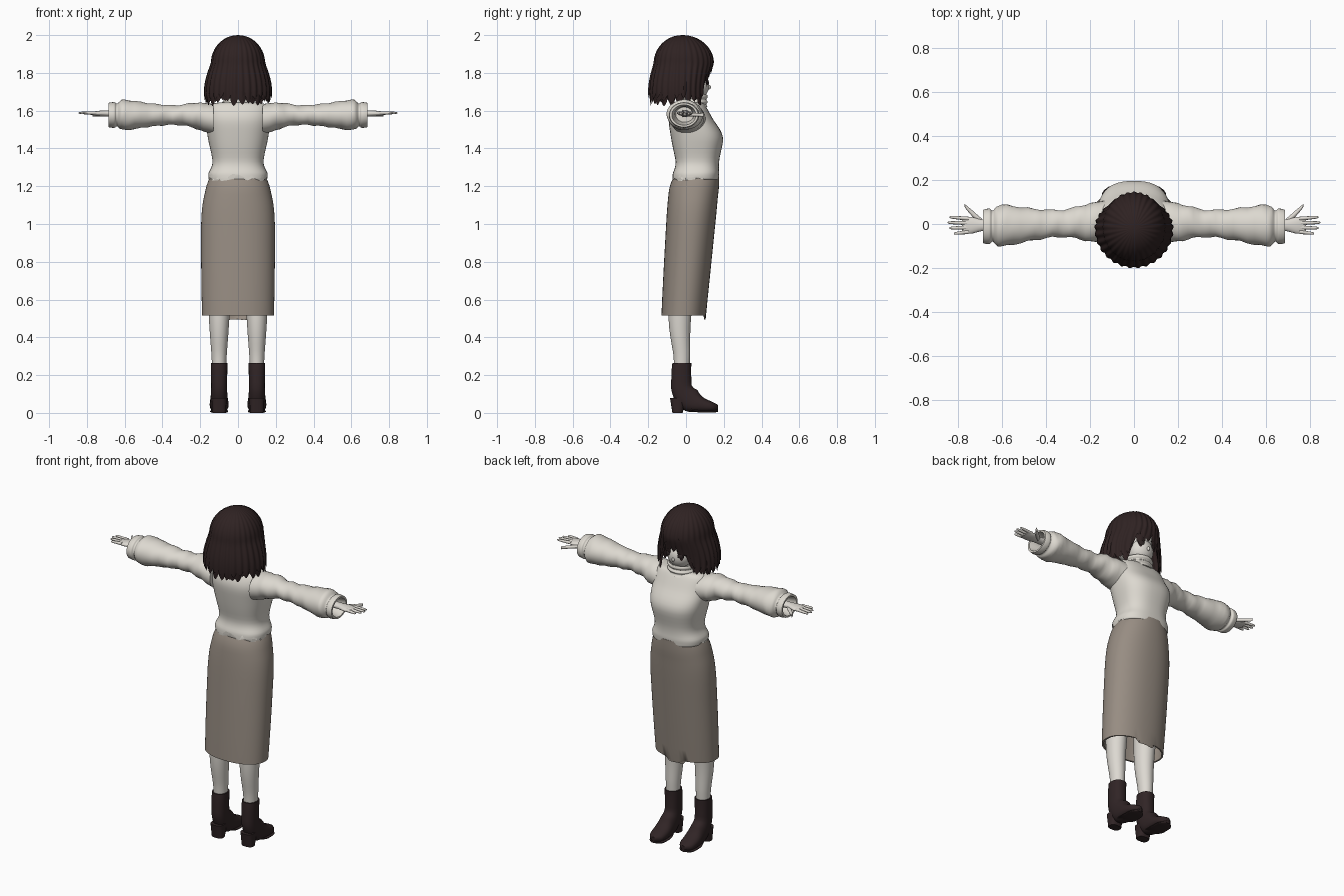
import bpy, bmesh, random
from math import sin, cos, pi, radians, sqrt
from mathutils import Vector, Matrix

random.seed(4)
if "Cube" in bpy.data.objects:
    bpy.data.objects.remove(bpy.data.objects["Cube"])


def material(name, *rgb):
    mat = bpy.data.materials.new(name)
    mat.use_nodes = True
    mat.diffuse_color = (*rgb, 1)
    mat.node_tree.nodes["Principled BSDF"].inputs["Base Color"].default_value = (*rgb, 1)
    return mat


WOOL = material("cream wool", .72, .69, .63)
SKIN = material("pale skin", .72, .69, .64)
CLOTH = material("taupe cloth", .31, .265, .225)
HAIR = material("dark brown hair", .028, .016, .016)
LEATHER = material("dark leather", .03, .018, .019)
EYE = material("dark eye", .03, .02, .02)


def finish(name, bm, mat, angle=50):
    bmesh.ops.recalc_face_normals(bm, faces=bm.faces)
    mesh = bpy.data.meshes.new(name)
    bm.to_mesh(mesh)
    bm.free()
    mesh.materials.append(mat)
    obj = bpy.data.objects.new(name, mesh)
    bpy.context.collection.objects.link(obj)
    bpy.ops.object.select_all(action='DESELECT')
    obj.select_set(True)
    bpy.context.view_layer.objects.active = obj
    bpy.ops.object.shade_smooth_by_angle(angle=radians(angle))


def ball(name, centre, size, mat, turn=0):
    bm = bmesh.new()
    place = Matrix.Translation(centre) @ Matrix.Rotation(turn, 4, 'Z') @ Matrix.Diagonal((*size, 1))
    bmesh.ops.create_uvsphere(bm, u_segments=32, v_segments=20, radius=1, matrix=place)
    finish(name, bm, mat)


def spline(rows, steps):
    """Smooth in-between rows that never overshoot their neighbours."""
    out = []
    for i in range(len(rows) - 1):
        start, end = rows[i], rows[i + 1]
        before, after = rows[max(i - 1, 0)], rows[min(i + 2, len(rows) - 1)]
        for k in range(steps):
            t = k / steps
            row = []
            for w, x, y, z in zip(before, start, end, after):
                value = x + t * (y - w + t * (2 * w - 5 * x + 4 * y - z + t * (3 * (x - y) + z - w))) / 2
                row.append(min(max(value, min(x, y)), max(x, y)))
            out.append(row)
    return out + [list(rows[-1])]


def loft(name, rings, mat, axis='z', power=2, sides=32, steps=5, warp=None):
    """Rings are (x, y, z, half width, half depth, optional tilt in degrees)."""
    bm = bmesh.new()
    loops = []
    for x, y, z, width, depth, *tilt in spline(rings, steps):
        t = radians(tilt[0]) if tilt else 0
        across, along = Vector((1, 0, 0)), Vector((0, cos(t), sin(t)))
        if axis == 'x':
            across, along = Vector((0, 1, 0)), Vector((0, 0, 1))
        loop = []
        for k in range(sides):
            c, s = cos(2 * pi * k / sides), sin(2 * pi * k / sides)
            c = abs(c) ** (2 / power) * (1 if c > 0 else -1)
            s = abs(s) ** (2 / power) * (1 if s > 0 else -1)
            co = Vector((x, y, z)) + across * width * c + along * depth * s
            if warp:
                warp(co)
            loop.append(bm.verts.new(co))
        loops.append(loop)
    for low, high in zip(loops, loops[1:]):
        for k in range(sides):
            j = (k + 1) % sides
            bm.faces.new((low[k], low[j], high[j], high[k]))
    bm.faces.new(loops[0])
    bm.faces.new(loops[-1])
    finish(name, bm, mat)


def upright(*rows):
    """Rows of (z, back y, front y, half width) become rings."""
    return [(0, (back + front) / 2, z, width, (front - back) / 2) for z, back, front, width in rows]


# Skirt: hollow tube with a small ragged vent at the front hem
def vent(co):
    if co.z < .53 and co.y > .05 and abs(co.x) < .05:
        co.z -= random.uniform(0, .025)


loft("skirt", upright((1.26, -.06, .176, .142), (1.18, -.09, .173, .172), (1, -.105, .155, .195),
                      (.515, -.13, .105, .19), (.515, -.12, .1, .18), (.8, -.1, .12, .18)),
     CLOTH, power=2.2, sides=56, warp=vent)


# Sweater body with a ragged back hem
def ragged(co):
    if co.z < 1.245 and co.y < .08:
        co.z += random.uniform(-.01, .028)


loft("sweater_body", upright((1.27, -.05, .15, .12), (1.235, -.07, .17, .15), (1.265, -.07, .175, .157),
                             (1.33, -.055, .175, .135), (1.46, -.08, .195, .16), (1.56, -.09, .14, .168),
                             (1.63, -.06, .1, .15), (1.645, -.03, .08, .08)),
     WOOL, power=2.5, sides=48, warp=ragged)

# Collar of stacked rolls, open around the neck
rolls = [.078 + .004 * cos(pi * i) for i in range(6)]
loft("collar", [(0, .037, 1.62 + .013 * i, r, r - .004) for i, r in enumerate(rolls)]
     + [(0, .037, 1.64, .05, .045)], WOOL)
loft("neck", upright((1.6, -.01, .07, .04), (1.74, -.01, .07, .04)), SKIN, steps=1)

# Head: skull, jaw and nose
ball("skull", (0, 0, 1.82), (.105, .115, .13), SKIN)
ball("jaw", (0, .053, 1.735), (.073, .07, .074), SKIN)
ball("nose", (0, .122, 1.725), (.008, .01, .012), SKIN)


def build_side(s, side):
    # Sleeve with soft folds, a dropped shoulder and an open gathered cuff
    def folds(co):
        reach = abs(co.x)
        co.z -= .2 * max(0, .24 - reach)
        if .2 < reach < .62:
            co.z += .003 * sin(reach * 75 + co.y * 25)
            co.y += .004 * sin(reach * 62 + co.z * 30)

    sleeve = ((.13, .08), (.2, .073), (.32, .052), (.45, .06), (.6, .08), (.64, .06),
              (.655, .068), (.685, .064), (.685, .054), (.6, .04))
    loft(side + "_sleeve", [(s * x, .016 - .04 * x, 1.577, 1.18 * r, r) for x, r in sleeve],
         WOOL, 'x', warp=folds)

    # Hand: palm, four fingers and a thumb
    palm = ((.58, .025, .02), (.68, .025, .017), (.74, .038, .014), (.78, .034, .007))
    loft(side + "_palm", [(s * x, -.006, 1.585, w, h) for x, w, h in palm], SKIN, 'x')
    for i in range(4):
        y = .02 * i - .036
        length = .095 - .007 * (i - 2) ** 2
        finger = ((0, .009), (.5, .008), (.9, .006), (1, .002))
        loft(f"{side}_finger_{i + 1}",
             [(s * (.75 + t * length), y + .005 * t * (i - 1.5), 1.588, r, r) for t, r in finger],
             SKIN, 'x', sides=10, steps=2)
    thumb = ((.69, .01, .014), (.73, .045, .014), (.765, .08, .008), (.77, .09, .002))
    loft(side + "_thumb", [(s * x, y, 1.578, r, .009) for x, y, r in thumb], SKIN, 'x', sides=12)

    # Leg
    x = s * .1
    leg = ((.85, -.01, .07), (.5, -.033, .054), (.3, -.022, .04), (.2, -.022, .036))
    loft(side + "_leg", [(x, y, z, r, 1.1 * r) for z, y, r in leg], SKIN)

    # Boot: shaft turning into the foot, block heel and thin sole
    boot = ((-.02, .2, .035, .04, 0), (-.022, .265, .037, .044, 0), (-.022, .265, .044, .05, 0),
            (-.025, .14, .042, .055, 8), (.02, .07, .046, .064, 50), (.08, .043, .05, .041, 75),
            (.14, .032, .043, .026, 90), (.17, .03, .014, .012, 90))
    loft(side + "_boot", [(x, *ring) for ring in boot], LEATHER, power=2.3)
    loft(side + "_boot_heel", [(x, -.04, .08, .04, .045), (x, -.045, 0, .036, .027)],
         LEATHER, power=2.8)
    sole = ((.02, .02, .035), (.07, .008, .048), (.14, .007, .044), (.17, .012, .014))
    loft(side + "_boot_sole", [(x, y, z, w, .006, 90) for y, z, w in sole], LEATHER, power=3)

    # Eye and brow plates
    ball(side + "_eye", (s * .042, .114, 1.752), (.017, .004, .013), EYE, -s * .3)
    ball(side + "_brow", (s * .042, .111, 1.785), (.021, .004, .003), EYE, -s * .3)


build_side(1, "left")
build_side(-1, "right")


# Bobbed hair: layered shells whose hems break into pointed locks
def hair_point(angle, z, scale):
    """A dome above, flaring at the sides and back and tucking in at the front."""
    drop = 2 - z
    dome = sqrt(1 - max(0, 1 - drop / .15) ** 2)
    flare = .035 * sin(pi * max(0, drop - .15) / .3)
    depth = .165 * dome - .8 * flare if cos(angle) > 0 else .15 * dome + .8 * flare
    return (scale * (.142 * dome + flare) * sin(angle),
            scale * depth * cos(angle) - .02,
            z - .15 * (1 - scale))


def hair_shell(name, scale, locks, hem_height, per_lock=6, rows=20):
    bm = bmesh.new()
    offsets = [random.uniform(-.012, .02) for _ in range(locks)]
    columns = []
    for j in range(locks * per_lock):
        angle = 2 * pi * j / (locks * per_lock) - pi
        across = (j % per_lock) / per_lock
        fringe = min(max((.72 - abs(angle)) / .25, 0), 1)
        hem = hem_height + .115 * fringe + offsets[j // per_lock] * (1 + fringe)
        hem += .045 * abs(2 * across - 1) ** 1.5
        column = []
        for i in range(1, rows + 1):
            t = i / rows
            bulge = 1 - .022 * t * cos(2 * pi * across)
            z = 2 - (2 - hem) * t ** 1.7
            column.append(bm.verts.new(hair_point(angle, z, scale * bulge)))
        columns.append(column)
    crown = bm.verts.new(hair_point(0, 2, scale))
    for left, right in zip(columns, columns[1:] + columns[:1]):
        bm.faces.new((crown, left[0], right[0]))
        for i in range(rows - 1):
            bm.faces.new((left[i], left[i + 1], right[i + 1], right[i]))
    finish(name, bm, HAIR, 40)


hair_shell("hair_outer", 1, 29, 1.645)
hair_shell("hair_middle", .965, 23, 1.635)
hair_shell("hair_inner", .93, 19, 1.65)
